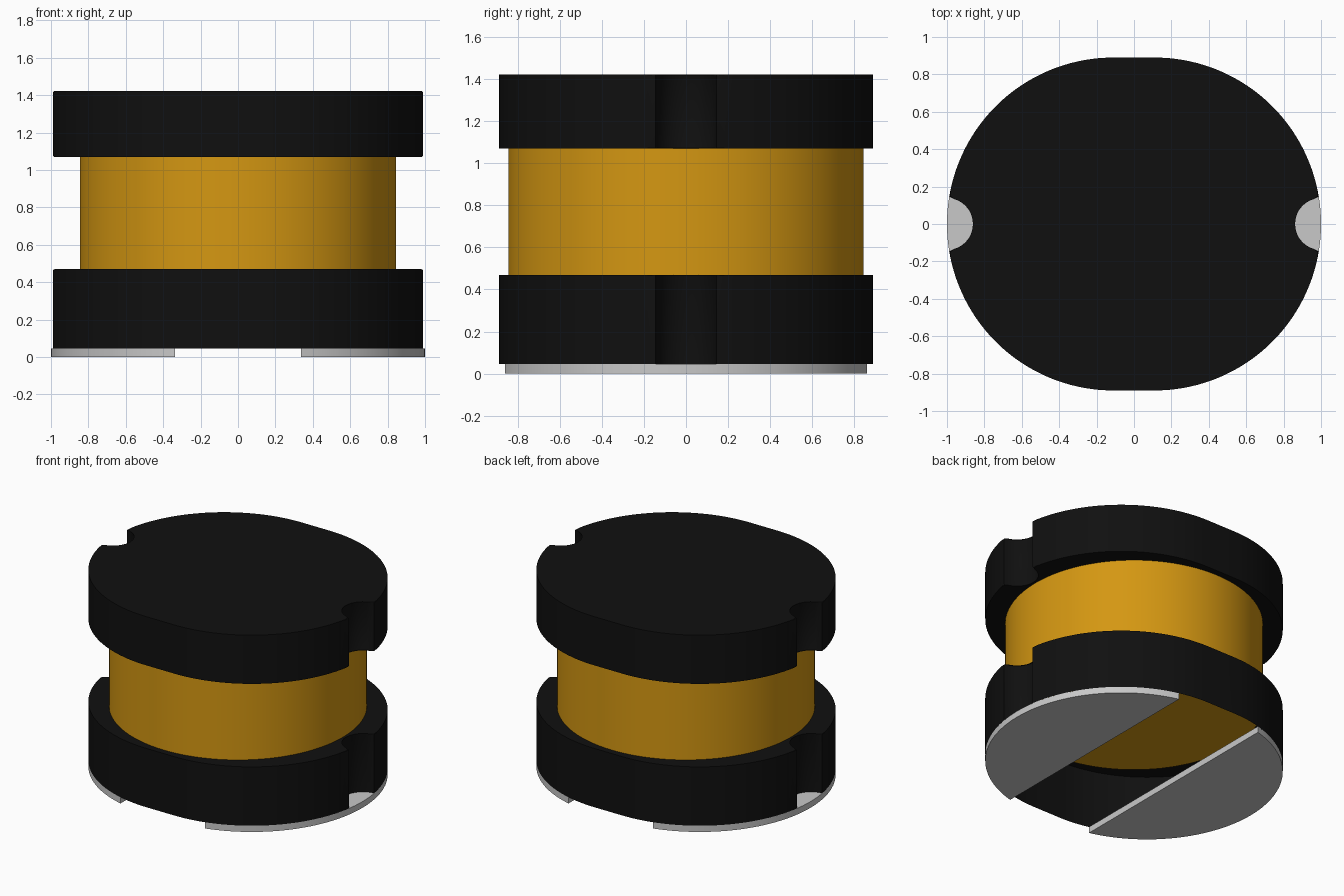
import bpy, bmesh
from math import sin, cos, pi, asin, acos, radians

if "Cube" in bpy.data.objects:
    bpy.data.objects.remove(bpy.data.objects["Cube"], do_unlink=True)

R, SHIFT = 0.89, 0.11      # end-arc radius and offset of the oval outline
NOTCH = 0.145              # terminal notch radius
PAD_EDGE = 0.337           # inner straight edge of each pad


def material(name, color):
    m = bpy.data.materials.new(name)
    m.use_nodes = True
    m.diffuse_color = (*color, 1)
    bsdf = m.node_tree.nodes["Principled BSDF"]
    bsdf.inputs["Base Color"].default_value = (*color, 1)
    bsdf.inputs["Roughness"].default_value = 0.6
    return m


black = material("black ferrite", (0.005, 0.005, 0.005))
copper = material("amber winding", (0.66, 0.31, 0.006))
tin = material("tinned metal", (0.58, 0.58, 0.58))


def arc(cx, r, a0, a1, n):
    return [(cx + r * cos(a0 + (a1 - a0) * i / n), r * sin(a0 + (a1 - a0) * i / n))
            for i in range(n + 1)]


def flange_outline():
    # One quadrant: half a notch, then the outer arc; mirrored to all four
    start = 2 * asin(NOTCH / 2 / R)
    notch = arc(SHIFT + R, NOTCH, pi, pi - (pi - start) / 2, 8)
    quad = notch + arc(SHIFT, R, start, pi / 2, 32)[1:]
    half = quad + [(-x, y) for x, y in reversed(quad)]
    return half + [(x, -y) for x, y in reversed(half[1:-1])]


def pad_outline(side):
    a = acos((PAD_EDGE - SHIFT) / R)
    return [(side * x, y) for x, y in arc(SHIFT, R, -a, a, 56)][::side]


def prism(name, outline, z0, z1, mat, bottom=True, bevel=0):
    bm = bmesh.new()
    low = [bm.verts.new((x, y, z0)) for x, y in outline]
    high = [bm.verts.new((x, y, z1)) for x, y in outline]
    n = len(outline)
    for i in range(n):
        j = (i + 1) % n
        bm.faces.new((low[i], low[j], high[j], high[i]))
    bm.faces.new(high)
    if bottom:
        bm.faces.new(low[::-1])
    if bevel:
        rims = [e for e in bm.edges if not e.is_boundary
                and abs(e.verts[0].co.z - e.verts[1].co.z) < 1e-6]
        bmesh.ops.bevel(bm, geom=rims, offset=bevel, segments=2,
                        profile=0.5, affect='EDGES')
    mesh = bpy.data.meshes.new(name)
    bm.to_mesh(mesh)
    bm.free()
    mesh.materials.append(mat)
    ob = bpy.data.objects.new(name, mesh)
    bpy.context.collection.objects.link(ob)
    bpy.ops.object.select_all(action='DESELECT')
    ob.select_set(True)
    bpy.context.view_layer.objects.active = ob
    bpy.ops.object.shade_smooth_by_angle(angle=radians(30))
    return ob


# Ferrite flanges: the lower one is an open-bottomed shell
prism("lower_flange", flange_outline(), 0.045, 0.47, black, bottom=False, bevel=0.006)
prism("upper_flange", flange_outline(), 1.07, 1.422, black, bevel=0.006)

# Winding between the flanges, visible from below through the shell
prism("winding", arc(0, 0.845, 0, 2 * pi, 96)[:-1], 0.46, 1.075, copper)

# Solder pads at both ends
for label, side in (("left", 1), ("right", -1)):
    prism(label + "_pad", pad_outline(side), 0, 0.045, tin)
